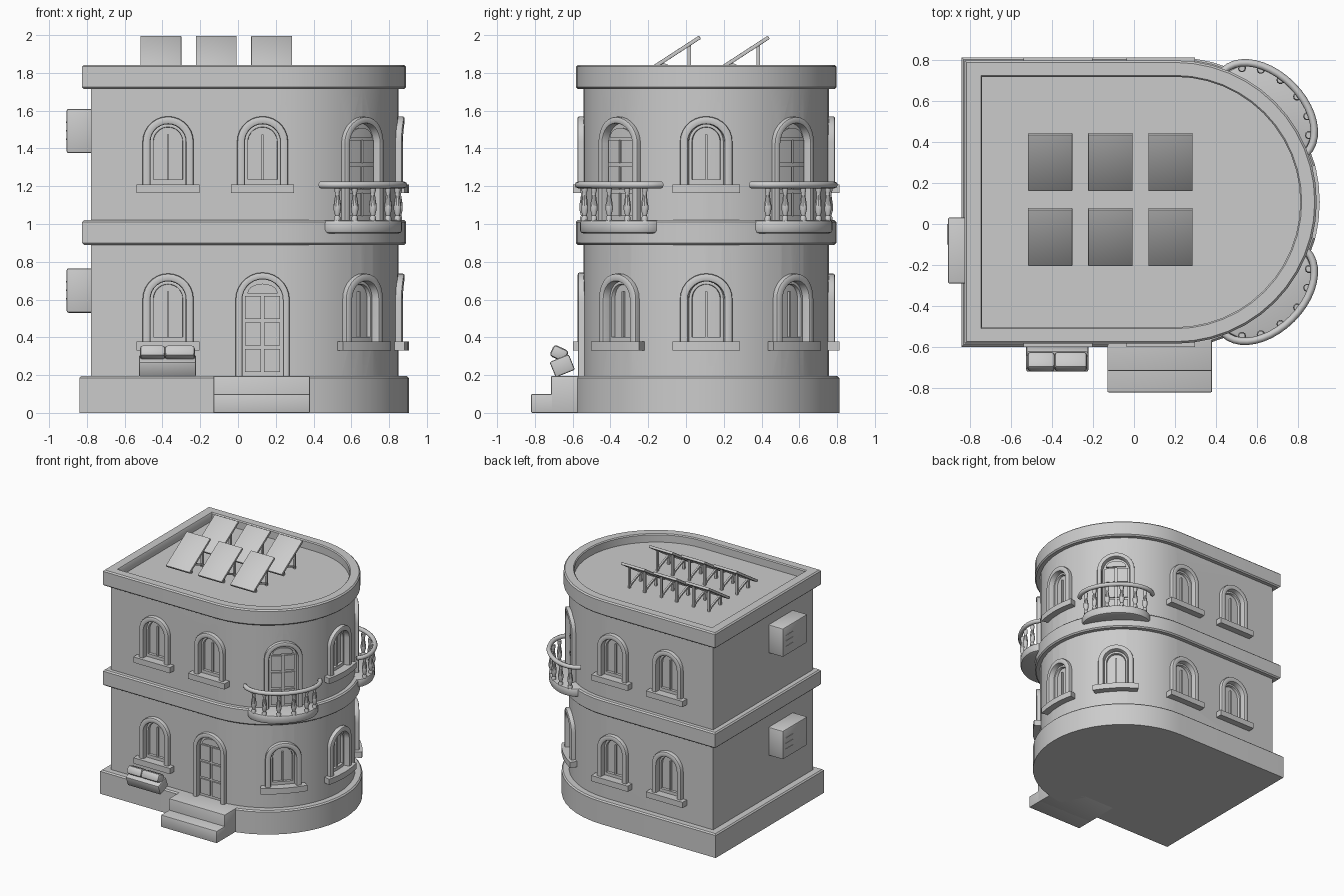
import bpy, bmesh
from math import sin, cos, pi, radians
from mathutils import Matrix, Vector

if "Cube" in bpy.data.objects:
    bpy.data.objects.remove(bpy.data.objects["Cube"])

CX, CY, R = 0.2, 0.107, 0.65          # centre and radius of the rounded end


def finish(name, bm):
    bmesh.ops.recalc_face_normals(bm, faces=bm.faces)
    me = bpy.data.meshes.new(name)
    bm.to_mesh(me)
    bm.free()
    ob = bpy.data.objects.new(name, me)
    bpy.context.collection.objects.link(ob)
    return ob


def loft(bm, rings):
    """Skin closed rings of points and cap both ends."""
    vs = [[bm.verts.new(p) for p in r] for r in rings]
    n = len(vs[0])
    for a, b in zip(vs, vs[1:]):
        for i in range(n):
            j = (i + 1) % n
            bm.faces.new((a[i], a[j], b[j], b[i]))
    bm.faces.new(vs[0])
    bm.faces.new(vs[-1])


def box(name, x0, x1, y0, y1, z0, z1, bevel=0.006, tilt=0):
    bm = bmesh.new()
    size = Matrix.Diagonal((x1 - x0, y1 - y0, z1 - z0, 1))
    bmesh.ops.create_cube(bm, size=1, matrix=Matrix.Rotation(tilt, 4, 'X') @ size)
    if bevel:
        bmesh.ops.bevel(bm, geom=bm.edges[:], offset=bevel, segments=2, profile=0.5, affect='EDGES')
    ob = finish(name, bm)
    ob.location = ((x0 + x1) / 2, (y0 + y1) / 2, (z0 + z1) / 2)
    return ob


# --- building shell: D-shaped plan lofted upwards ---
def plan(left, r, z, n=24):
    arc = [(CX + r * cos(a), CY + r * sin(a), z) for a in (-pi / 2 + pi * i / n for i in range(n + 1))]
    return [(left, CY - r, z)] + arc + [(left, CY + r, z)]


def shell(name, rings):
    bm = bmesh.new()
    loft(bm, [plan(*r) for r in rings])
    return finish(name, bm)


def slab_rings(left, r, z0, z1, b=0.01):
    return [(left + b, r - b, z0), (left, r, z0 + b), (left, r, z1 - b), (left + b, r - b, z1)]


shell("plinth", [(-0.84, 0.705, 0)] + slab_rings(-0.84, 0.705, 0, 0.195)[2:])
shell("floor_band", slab_rings(-0.825, 0.69, 0.89, 1.02))
shell("roof_parapet", slab_rings(-0.825, 0.69, 1.714, 1.843) +
      [(-0.745, 0.617, 1.843), (-0.74, 0.61, 1.835), (-0.74, 0.61, 1.775)])
walls = shell("walls", [(-0.778, R, 0.1), (-0.778, R, 1.75)])


# --- wall-space helpers: u along wall, d outwards, z up ---
def front(x):
    return lambda u, d, z: (x + u, CY - R - d, z)


def back(x):
    return lambda u, d, z: (x - u, CY + R + d, z)


def curved(a):
    return lambda u, d, z: (CX + (R + d) * cos(a + u / R), CY + (R + d) * sin(a + u / R), z)


def block(bm, put, u0, u1, d0, d1, z0, z1, rise=0, n=6):
    """Block following the wall, with an optional arched top."""
    rings = []
    for i in range(n + 1):
        c = -cos(pi * i / n)
        u = (u0 + u1) / 2 + (u1 - u0) / 2 * c
        top = z1 + rise * max(0, 1 - c * c) ** 0.5
        rings.append([put(u, d0, z0), put(u, d1, z0), put(u, d1, top), put(u, d0, top)])
    loft(bm, rings)


def arch(bm, put, w, z0, spring, half, d0, d1, n=14):
    """Arched trim with a rounded section."""
    path = [(-w, z0, -1, 0)]
    path += [(-w * cos(pi * i / n), spring + w * sin(pi * i / n), -cos(pi * i / n), sin(pi * i / n))
             for i in range(n + 1)]
    path += [(w, z0, 1, 0)]
    e = min(half, d1 - d0) * 0.5
    sec = [(-half, d0), (-half, d1 - e), (-half + e * .3, d1 - e * .3), (-half + e, d1),
           (half - e, d1), (half - e * .3, d1 - e * .3), (half, d1 - e), (half, d0)]
    loft(bm, [[put(u + o * nu, d, z + o * nz) for o, d in sec] for u, z, nu, nz in path])


cut = bmesh.new()


def window(tag, put, z0):
    spring = z0 + 0.225
    block(cut, put, -0.1, 0.1, -0.035, 0.08, z0, spring, 0.1, 14)
    bm = bmesh.new()
    arch(bm, put, 0.114, z0 - 0.01, spring, 0.021, -0.03, 0.032)
    finish("window_frame_" + tag, bm)
    bm = bmesh.new()
    block(bm, put, -0.167, 0.167, -0.02, 0.055, z0 - 0.047, z0)
    bmesh.ops.bevel(bm, geom=[e for e in bm.edges if len(e.link_faces) == 2 and e.calc_face_angle(0) > 1],
                    offset=0.006, segments=2, profile=0.5, affect='EDGES')
    finish("window_sill_" + tag, bm)
    bm = bmesh.new()
    arch(bm, put, 0.086, z0, spring, 0.009, -0.04, -0.012)
    block(bm, put, -0.085, 0.085, -0.04, -0.012, z0, z0 + 0.025)
    block(bm, put, -0.006, 0.006, -0.04, -0.02, z0, spring + 0.04, n=1)
    finish("window_sash_" + tag, bm)


def door(tag, put, z0):
    spring = z0 + 0.405
    block(cut, put, -0.115, 0.115, -0.035, 0.08, z0, spring, 0.115, 14)
    bm = bmesh.new()
    arch(bm, put, 0.125, z0 - 0.01, spring, 0.018, -0.03, 0.03)
    finish("door_frame_" + tag, bm)
    bm = bmesh.new()
    block(bm, put, -0.112, 0.112, -0.045, -0.015, z0, spring, 0.11, 14)
    for row in range(3):
        for u in (-0.093, 0.008):
            z = z0 + 0.022 + row * 0.14
            block(bm, put, u, u + 0.085, -0.03, -0.004, z, z + 0.122, n=2)
    block(bm, put, -0.08, 0.08, -0.03, -0.004, spring + 0.032, spring + 0.034, 0.05, 10)
    finish("door_leaf_" + tag, bm)


# --- openings on the front, back and rounded end ---
XS = (-0.37, 0.13)
window("front_lower", front(XS[0]), 0.378)
door("entrance", front(XS[1]), 0.195)
for i, x in enumerate(XS):
    window(f"front_upper_{i}", front(x), 1.21)
    window(f"back_lower_{i}", back(x), 0.378)
    window(f"back_upper_{i}", back(x), 1.21)
for i, a in enumerate((-pi / 4, 0, pi / 4)):
    window(f"round_lower_{i}", curved(a), 0.378)
window("round_upper", curved(0), 1.21)


# --- balconies at both diagonals ---
def balcony(tag, a):
    door("balcony_" + tag, curved(a), 1.02)

    def pt(t, wa, wb, z):
        rad, tan = 0.62 + wb * sin(t), wa * cos(t)
        return (CX + rad * cos(a) - tan * sin(a), CY + rad * sin(a) + tan * cos(a), z)
    bm = bmesh.new()
    loft(bm, [[pt(pi * i / 20, 0.268 - s, 0.185 - s, z) for i in range(21)]
              for s, z in ((0.02, 0.95), (0.006, 0.955), (0, 0.968), (0, 1.005), (0.005, 1.017), (0.018, 1.022))])
    finish("balcony_slab_" + tag, bm)
    cu = bpy.data.curves.new("balcony_rail_" + tag, 'CURVE')
    cu.dimensions, cu.bevel_depth, cu.bevel_resolution, cu.use_fill_caps = '3D', 0.018, 2, True
    sp = cu.splines.new('POLY')
    sp.points.add(20)
    for i, p in enumerate(sp.points):
        p.co = (*pt(pi * i / 20, 0.285, 0.185, 1.207), 1)
    bpy.context.collection.objects.link(bpy.data.objects.new(cu.name, cu))
    bm = bmesh.new()
    prof = ((0.017, 1.015), (0.017, 1.035), (0.012, 1.045), (0.02, 1.075),
            (0.02, 1.1), (0.012, 1.15), (0.012, 1.165), (0.016, 1.175), (0.016, 1.2))
    for i in range(6):
        x, y, _ = pt(pi * (0.14 + 0.72 * i / 5), 0.255, 0.168, 0)
        loft(bm, [[(x + r * cos(k * pi / 5), y + r * sin(k * pi / 5), z) for k in range(10)] for r, z in prof])
    finish("balusters_" + tag, bm)


balcony("front", -pi / 4)
balcony("back", pi / 4)

# recess the openings into the walls
cutter = finish("opening_cutter", cut)
cutter.hide_render = True
cutter.hide_set(True)
mod = walls.modifiers.new("openings", 'BOOLEAN')
mod.operation, mod.solver, mod.object = 'DIFFERENCE', 'EXACT', cutter
deps = bpy.context.evaluated_depsgraph_get()
walls.data = bpy.data.meshes.new_from_object(walls.evaluated_get(deps))
walls.modifiers.clear()
bpy.data.objects.remove(cutter)

# --- entrance steps ---
box("upper_step", -0.13, 0.38, -0.715, -0.4, 0, 0.195)
box("lower_step", -0.13, 0.38, -0.82, -0.5, 0, 0.1)

# --- planter with two rounded clumps under the front window ---
box("planter", -0.525, -0.222, -0.71, -0.6, 0.205, 0.293, 0.01, radians(22))
box("planter_clump_left", -0.52, -0.385, -0.715, -0.628, 0.282, 0.348, 0.018, radians(-25))
box("planter_clump_right", -0.388, -0.228, -0.715, -0.628, 0.282, 0.348, 0.018, radians(-25))

# --- air conditioner boxes on the flat left wall ---
for i, z in enumerate((0.53, 1.375)):
    box(f"air_unit_{i}", -0.907, -0.76, -0.29, 0.032, z, z + 0.235, 0.01)
    for k in range(3):
        box(f"air_unit_slat_{i}_{k}", -0.91, -0.9, -0.1, 0, z + 0.07 + k * 0.045, z + 0.078 + k * 0.045, 0)

# --- tilted solar panels on posts ---
SLOPE = radians(33)
for r, y in enumerate((-0.063, 0.302)):
    for c, x in enumerate((-0.408, -0.115, 0.178)):
        tag = f"{r}_{c}"
        box("solar_panel_" + tag, x - 0.108, x + 0.108, y - 0.163, y + 0.163, 1.89, 1.91, 0.003, SLOPE)
        for s in (-0.07, 0.07):
            box(f"rear_post_{tag}_{s}", x + s - 0.009, x + s + 0.009, y + 0.072, y + 0.09, 1.77, 1.945, 0)
            box(f"front_post_{tag}_{s}", x + s - 0.009, x + s + 0.009, y - 0.075, y - 0.057, 1.77, 1.853, 0)
            box(f"brace_{tag}_{s}", x + s - 0.007, x + s + 0.007, y - 0.07, y + 0.085, 1.812, 1.826, 0, radians(-22))

# smooth shading with sharp edges kept
for ob in bpy.context.scene.objects:
    ob.select_set(ob.type == 'MESH')
bpy.context.view_layer.objects.active = walls
bpy.ops.object.shade_smooth_by_angle(angle=radians(35))
